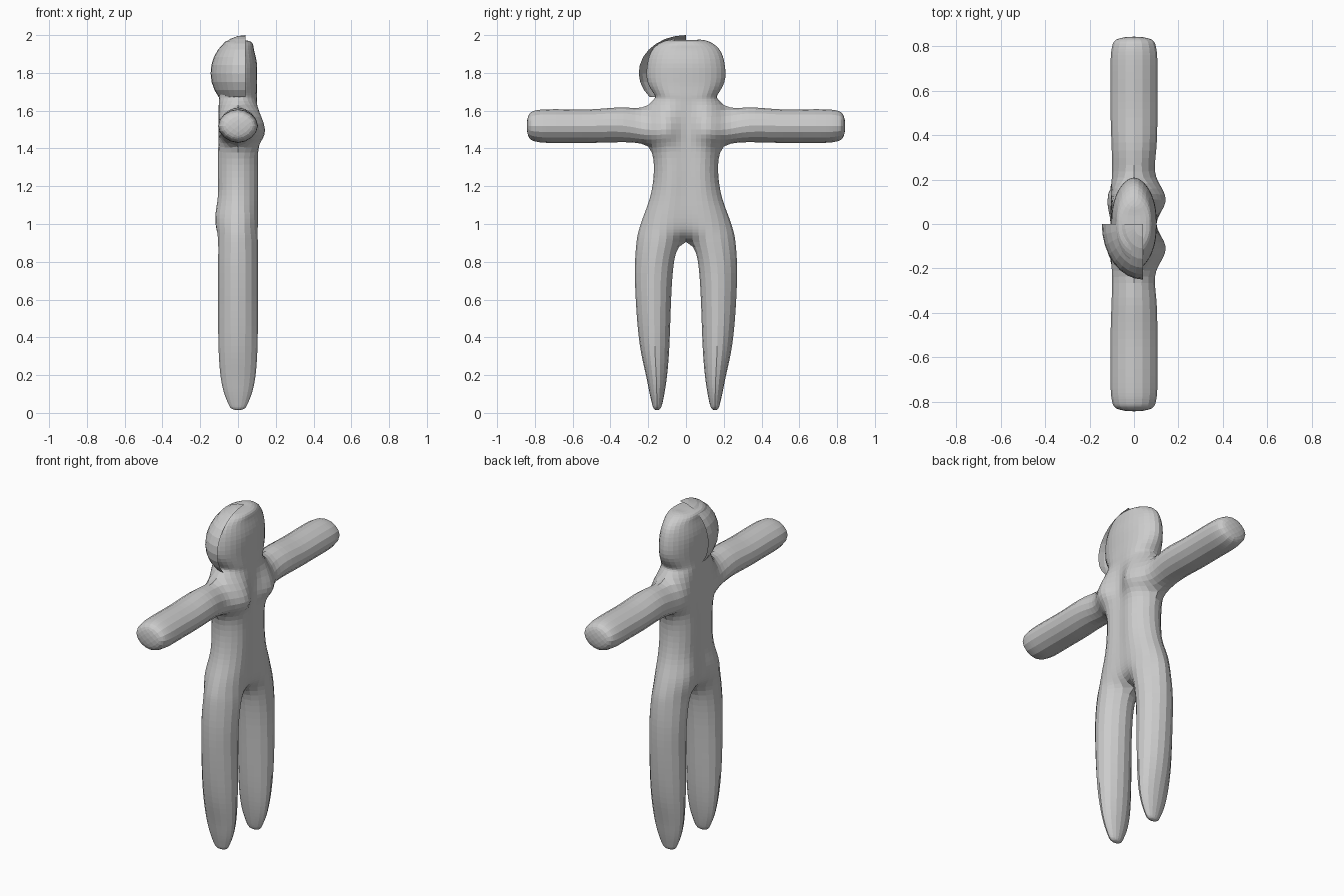
import bpy, bmesh, math

if "Cube" in bpy.data.objects:
    bpy.data.objects.remove(bpy.data.objects["Cube"])

grey = bpy.data.materials.new("plain grey")
grey.diffuse_color = (0.6, 0.6, 0.6, 1)
grey.use_nodes = True
grey.node_tree.nodes["Principled BSDF"].inputs["Base Color"].default_value = grey.diffuse_color


def make_object(name, bm):
    bmesh.ops.remove_doubles(bm, verts=bm.verts[:], dist=0.0005)
    bmesh.ops.recalc_face_normals(bm, faces=bm.faces[:])
    me = bpy.data.meshes.new(name)
    bm.to_mesh(me)
    bm.free()
    me.materials.append(grey)
    ob = bpy.data.objects.new(name, me)
    bpy.context.collection.objects.link(ob)
    return ob


# Body cage: each point is (y, z, front depth, back depth); depth 0 = outline
def sheet(bm, rows):
    """Quads between rows, on front and back, on both sides of the body."""
    for a, b in zip(rows, rows[1:]):
        for i in range(len(a) - 1):
            add(bm, [a[i], a[i + 1], b[i + 1], b[i]])


def add(bm, pts):
    for side in (1, -1):
        for back in (False, True):
            bm.faces.new([bm.verts.new((-p[3] if back else p[2], side * p[0], p[1]))
                          for p in pts])


def cap(bm, pts):
    """Close an end with a face across front and back."""
    ring = [(p[2], p[0], p[1]) for p in pts]
    ring += [(-p[3], p[0], p[1]) for p in reversed(pts) if p[2] > 0]
    for side in (1, -1):
        bm.faces.new([bm.verts.new((x, side * y, z)) for x, y, z in ring])


def torso_row(z, f0, b0, y1, f1, b1, y2, d2=0):
    return [(0, z, f0, b0), (y1, z, f1, b1), (y2, z, d2, d2)]


def leg_row(z, inner, mid, d, outer):
    return [(inner, z, 0, 0), (mid, z, d, d), (outer, z, 0, 0)]


def arm_row(y, low, d, high):
    return [(y, low, 0, 0), (y, 1.52, d, d), (y, high, 0, 0)]


bm = bmesh.new()
# Head, neck and trunk from top to crotch
trunk = [
    torso_row(1.97, .055, .055, .06, .046, .046, .11),
    torso_row(1.93, .083, .083, .108, .066, .066, .172),
    torso_row(1.85, .10, .10, .13, .078, .078, .204),
    torso_row(1.75, .10, .10, .13, .080, .080, .203),
    torso_row(1.68, .10, .10, .11, .086, .086, .165),
    torso_row(1.63, .10, .10, .11, .095, .095, .20),
    torso_row(1.50, .10, .10, .105, .144, .104, .21, .10),
    torso_row(1.41, .10, .10, .105, .108, .10, .20),
    torso_row(1.28, .10, .10, .10, .10, .10, .17),
    torso_row(1.15, .10, .10, .11, .10, .10, .188),
    torso_row(1.05, .10, .105, .13, .10, .115, .222),
    torso_row(.97, .088, .092, .14, .102, .112, .249),
]
legs = [
    leg_row(.905, 0, .145, .105, .262),
    leg_row(.78, .066, .165, .105, .27),
    leg_row(.62, .078, .17, .105, .267),
    leg_row(.46, .084, .168, .105, .256),
    leg_row(.32, .090, .164, .102, .238),
    leg_row(.20, .100, .158, .093, .212),
    leg_row(.11, .113, .155, .075, .194),
    leg_row(.05, .125, .154, .052, .180),
    leg_row(.02, .138, .154, .030, .169),
]
sheet(bm, trunk + legs)
cap(bm, legs[-1])
# Crown of the head: middle strip and the two outer corners
cap(bm, trunk[0][:2])
cap(bm, trunk[0][1:])
# Arms, starting on the armpit, shoulder side and shoulder top
arms = [[trunk[7][2], trunk[6][2], trunk[5][2]],
        arm_row(.33, 1.433, .10, 1.617),
        arm_row(.48, 1.43, .105, 1.608),
        arm_row(.62, 1.43, .105, 1.607),
        arm_row(.74, 1.43, .105, 1.607),
        arm_row(.80, 1.438, .098, 1.600),
        arm_row(.835, 1.465, .068, 1.573)]
sheet(bm, arms)
cap(bm, arms[-1])
body = make_object("body", bm)

sub = body.modifiers.new("smooth form", 'SUBSURF')
sub.levels = sub.render_levels = 2

# Push the cage outward so the smoothed surface passes through its points
target = [v.co.copy() for v in body.data.vertices]
for _ in range(10):
    bpy.context.view_layer.update()
    ev = body.evaluated_get(bpy.context.evaluated_depsgraph_get())
    smooth = ev.to_mesh()
    offset = [t - smooth.vertices[i].co for i, t in enumerate(target)]
    ev.to_mesh_clear()
    for v, o in zip(body.data.vertices, offset):
        v.co += o
    body.data.update()
    body.update_tag(refresh={'DATA'})

# Hair: open quarter shell over the back of one side of the head
bm = bmesh.new()
U, V = 8, 10


def shell(i, j):
    a = math.radians(90 * i / U)
    e = math.radians(-40 + 130 * j / V)
    return bm.verts.new((.04 - .185 * math.cos(e) * math.cos(a),
                         -.25 * math.cos(e) * math.sin(a),
                         1.80 + .20 * math.sin(e)))


grid = [[shell(i, j) for j in range(V + 1)] for i in range(U + 1)]
for i in range(U):
    for j in range(V):
        bm.faces.new([grid[i][j], grid[i][j + 1], grid[i + 1][j + 1], grid[i + 1][j]])
make_object("hair", bm)
